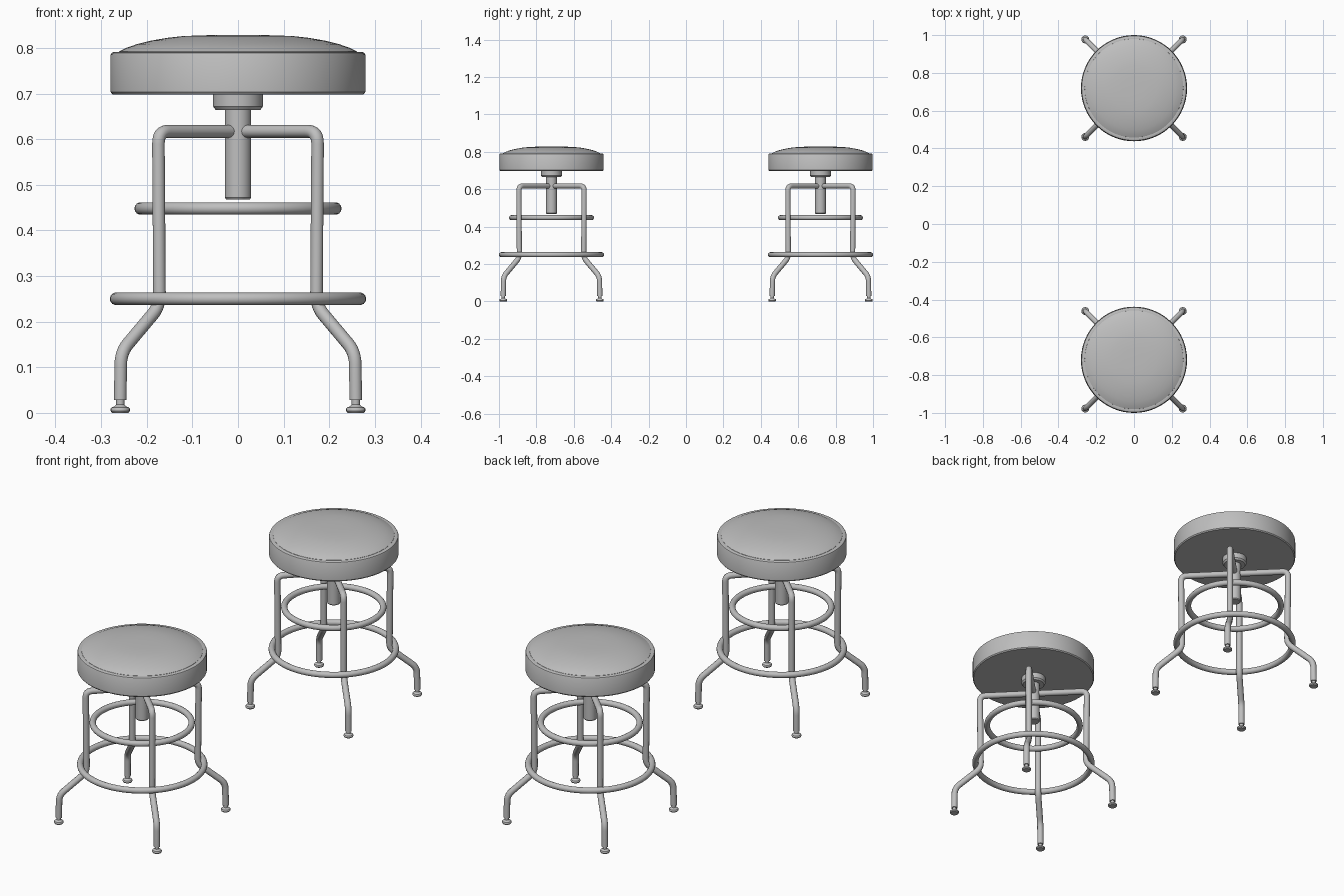
import bpy
import bmesh
from math import cos, sin, radians
from mathutils import Vector, Matrix

if "Cube" in bpy.data.objects:
    bpy.data.objects.remove(bpy.data.objects["Cube"], do_unlink=True)

grey = bpy.data.materials.new("plain_grey")
grey.use_nodes = True
colour = (0.52, 0.52, 0.52, 1)
grey.diffuse_color = colour
grey.node_tree.nodes["Principled BSDF"].inputs["Base Color"].default_value = colour

parts = []


def add_part(name, mesh, location):
    """Link a mesh as a named part in the shared grey."""
    obj = bpy.data.objects.new(name, mesh)
    obj.location = location
    mesh.materials.clear()
    mesh.materials.append(grey)
    bpy.context.scene.collection.objects.link(obj)
    parts.append(obj)
    return obj


def lathe(name, profile, location, steps):
    """Turn a (radius, height) profile around the vertical axis."""
    bm = bmesh.new()
    verts = [bm.verts.new((r, 0, z)) for r, z in profile]
    edges = [bm.edges.new(pair) for pair in zip(verts, verts[1:])]
    bmesh.ops.spin(bm, geom=verts + edges, cent=(0, 0, 0), axis=(0, 0, 1),
                   angle=radians(360), steps=steps)
    bmesh.ops.remove_doubles(bm, verts=bm.verts, dist=0.0001)
    bmesh.ops.recalc_face_normals(bm, faces=bm.faces)
    mesh = bpy.data.meshes.new(name)
    bm.to_mesh(mesh)
    bm.free()
    return add_part(name, mesh, location)


def round_corners(points, reach, steps=6):
    """Replace each inner corner of a path with a short curve."""
    path = [points[0]]
    for before, corner, after in zip(points, points[1:], points[2:]):
        a = corner + (before - corner).normalized() * reach
        b = corner + (after - corner).normalized() * reach
        for i in range(steps + 1):
            t = i / steps
            path.append(a * (1 - t) ** 2 + corner * 2 * t * (1 - t) + b * t * t)
    return path + [points[-1]]


def tube(name, path, radius, location):
    """Sweep a round pipe along a path."""
    curve = bpy.data.curves.new(name, "CURVE")
    curve.dimensions = "3D"
    curve.twist_mode = "MINIMUM"
    curve.bevel_depth = radius
    curve.bevel_resolution = 4
    curve.use_fill_caps = True
    spline = curve.splines.new("POLY")
    spline.points.add(len(path) - 1)
    for point, co in zip(spline.points, path):
        point.co = (*co, 1)
    temp = bpy.data.objects.new("temp_curve", curve)
    bpy.context.scene.collection.objects.link(temp)
    bpy.context.view_layer.update()
    graph = bpy.context.evaluated_depsgraph_get()
    mesh = bpy.data.meshes.new_from_object(temp.evaluated_get(graph))
    bpy.data.objects.remove(temp, do_unlink=True)
    return add_part(name, mesh, location)


def ring(name, outer, thickness, z, centre):
    """Round foot rail."""
    bpy.ops.mesh.primitive_torus_add(
        major_radius=outer - thickness, minor_radius=thickness,
        major_segments=64, minor_segments=14, location=centre + Vector((0, 0, z)))
    obj = bpy.context.object
    obj.name = name
    obj.data.materials.append(grey)
    parts.append(obj)


SEAT_BAND = [(0, 0.698), (0.275, 0.698), (0.279, 0.703), (0.279, 0.785),
             (0.277, 0.789), (0.273, 0.791), (0.262, 0.791), (0, 0.791)]
CUSHION = [(0.262, 0.787), (0.261, 0.792), (0.245, 0.800), (0.222, 0.808),
           (0.19, 0.816), (0.155, 0.822), (0.12, 0.826), (0.06, 0.828), (0, 0.828)]
HUB = [(0, 0.70), (0.055, 0.70), (0.055, 0.672), (0.049, 0.664), (0, 0.664)]
COLUMN = [(0, 0.68), (0.029, 0.68), (0.029, 0.472), (0.026, 0.468), (0, 0.468)]
FOOT = [(0, 0.035), (0.009, 0.035), (0.009, 0.018), (0.013, 0.014), (0.019, 0.012),
        (0.021, 0.009), (0.021, 0.004), (0.018, 0), (0, 0)]
LEG = [(0.008, 0.617), (0.247, 0.617), (0.243, 0.234), (0.363, 0.133), (0.365, 0.028)]

for side, y in (("front", -0.719), ("back", 0.719)):
    centre = Vector((0, y, 0))

    # Seat and central support
    lathe(side + "_seat_band", SEAT_BAND, centre, 64)
    lathe(side + "_seat_cushion", CUSHION, centre, 64)
    lathe(side + "_seat_hub", HUB, centre, 32)
    lathe(side + "_column", COLUMN, centre, 32)

    # Foot rails
    ring(side + "_upper_ring", 0.227, 0.0137, 0.448, centre)
    ring(side + "_lower_ring", 0.281, 0.0137, 0.25, centre)

    # Four bent pipe legs with levelling feet
    for i in range(4):
        angle = radians(45 + 90 * i)
        turn = Matrix.Rotation(angle, 3, "Z")
        path = round_corners([turn @ Vector((r, 0, z)) for r, z in LEG], 0.028)
        tube(f"{side}_leg_{i + 1}", path, 0.0142, centre)
        reach = LEG[-1][0]
        lathe(f"{side}_foot_{i + 1}", FOOT,
              centre + Vector((cos(angle), sin(angle), 0)) * reach, 20)

# Smooth shading with crisp edges
bpy.ops.object.select_all(action="DESELECT")
for obj in parts:
    obj.select_set(True)
bpy.context.view_layer.objects.active = parts[0]
bpy.ops.object.shade_smooth_by_angle(angle=radians(35))
